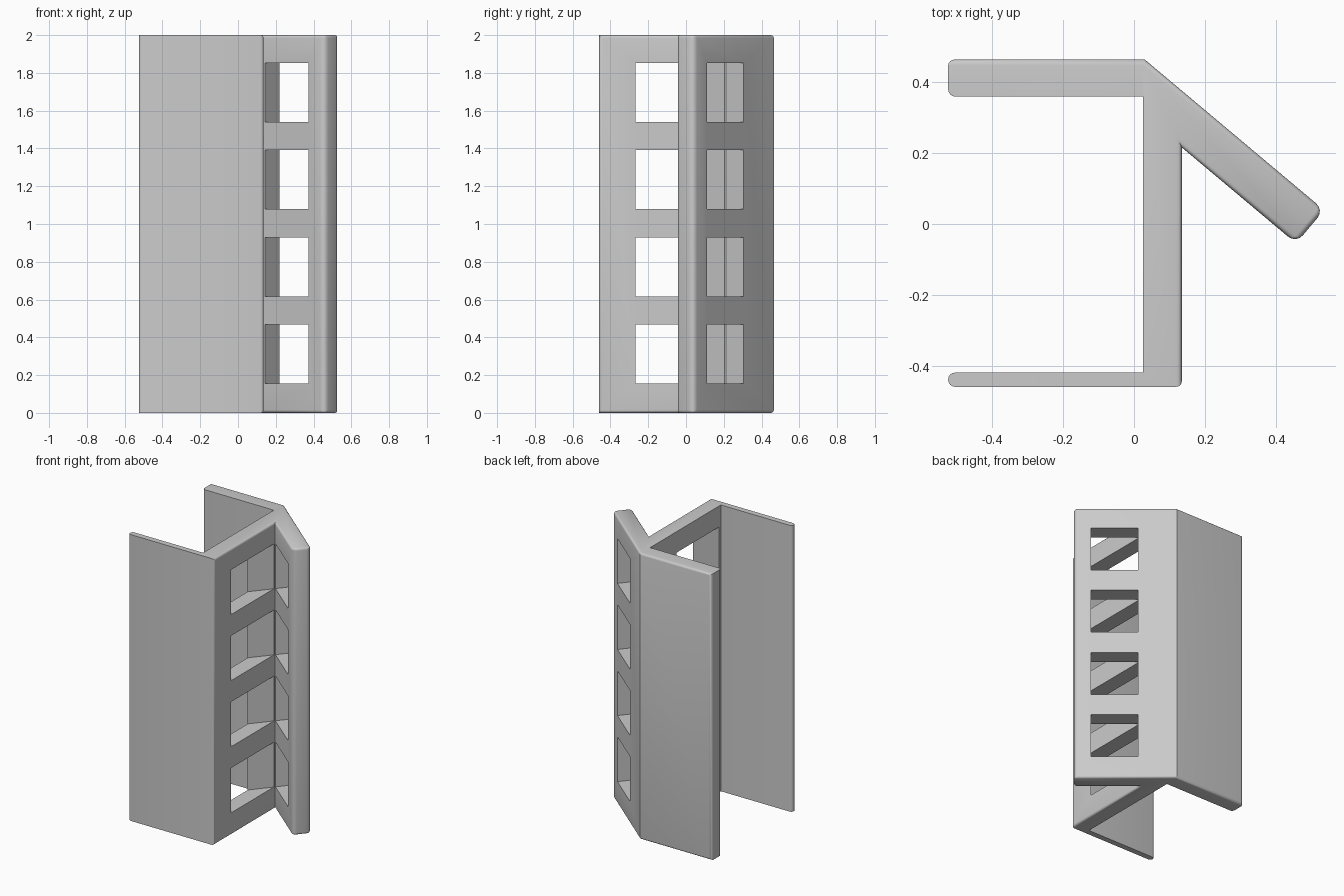
import bpy, bmesh, math
from mathutils import Matrix, Vector

if "Cube" in bpy.data.objects:
    bpy.data.objects.remove(bpy.data.objects["Cube"], do_unlink=True)

# One plain grey finish
grey = bpy.data.materials.new("light grey")
grey.use_nodes = True
colour = (0.6, 0.6, 0.6, 1)
grey.diffuse_color = colour
grey.node_tree.nodes["Principled BSDF"].inputs["Base Color"].default_value = colour


def make_object(name, bm):
    bmesh.ops.recalc_face_normals(bm, faces=bm.faces[:])
    mesh = bpy.data.meshes.new(name)
    bm.to_mesh(mesh)
    bm.free()
    mesh.materials.append(grey)
    obj = bpy.data.objects.new(name, mesh)
    bpy.context.collection.objects.link(obj)
    return obj


# Angled wing frame: along its length, and inward through its thickness
slope = math.radians(40)
along = Vector((math.cos(slope), -math.sin(slope)))
inward = Vector((-math.sin(slope), -math.cos(slope)))
HEIGHT, THICK, ROUND = 2.0, 0.123, 0.03
web_in, web_out = 0.025, 0.135
root = Vector((0.03, 0.465))
tip = root + along * 0.662
tip_in = tip + inward * THICK
notch_y = tip_in.y + (tip_in.x - web_out) * math.tan(slope)

# Cross-section: point, rounding of its upright edge, rounding of the rim that follows
section = [
    ((-0.525, 0.36), 0.02, 0),
    ((-0.525, 0.465), 0.02, 0.015),
    (root, 0, 0.015),
    (tip, 0.03, 0.015),
    (tip_in, 0.03, 0.015),
    ((web_out, notch_y), 0, 0.015),
    ((web_out, -0.46), 0.015, 0),
    ((-0.525, -0.46), 0.019, 0),
    ((-0.525, -0.42), 0.019, 0),
    ((web_in, -0.42), 0, 0),
    ((web_in, 0.36), 0, 0),
]

bm = bmesh.new()
weight = bm.edges.layers.float.new("bevel_weight_edge")
low = [bm.verts.new((p[0], p[1], 0)) for p, _, _ in section]
high = [bm.verts.new((p[0], p[1], HEIGHT)) for p, _, _ in section]
bm.faces.new(low)
bm.faces.new(high)
for i, (_, upright, rim) in enumerate(section):
    j = (i + 1) % len(section)
    bm.faces.new((low[i], low[j], high[j], high[i]))
    bm.edges.get((low[i], high[i]))[weight] = upright / ROUND
    for ring in (low, high):
        bm.edges.get((ring[i], ring[j]))[weight] = rim / ROUND
bracket = make_object("slotted_bracket", bm)

# Slanted window cutter, passing through wing and web together
bm = bmesh.new()
start, end, depth, reach = 0.249, 0.552, 0.68, 0.05
middle = root + along * (start + end) / 2 + inward * (depth - reach) / 2
for i in range(4):
    z = 0.155 + i * 0.4617 + 0.313 / 2
    place = (Matrix.Translation((middle.x, middle.y, z))
             @ Matrix.Rotation(-slope, 4, 'Z')
             @ Matrix.Diagonal((end - start, depth + reach, 0.313, 1)))
    bmesh.ops.create_cube(bm, size=1, matrix=place)
cutter = make_object("window_cutter", bm)
cutter.hide_render = True

# Round the edges, then cut the windows
bevel = bracket.modifiers.new("rounded edges", 'BEVEL')
bevel.limit_method = 'WEIGHT'
bevel.width = ROUND
bevel.segments = 4
bevel.use_clamp_overlap = False
cut = bracket.modifiers.new("windows", 'BOOLEAN')
cut.operation = 'DIFFERENCE'
cut.solver = 'EXACT'
cut.object = cutter

for o in bpy.context.selected_objects:
    o.select_set(False)
bpy.context.view_layer.objects.active = bracket
bracket.select_set(True)
for name in [m.name for m in bracket.modifiers]:
    bpy.ops.object.modifier_apply(modifier=name)
bpy.data.objects.remove(cutter, do_unlink=True)
bpy.ops.object.shade_smooth_by_angle(angle=math.radians(30))
